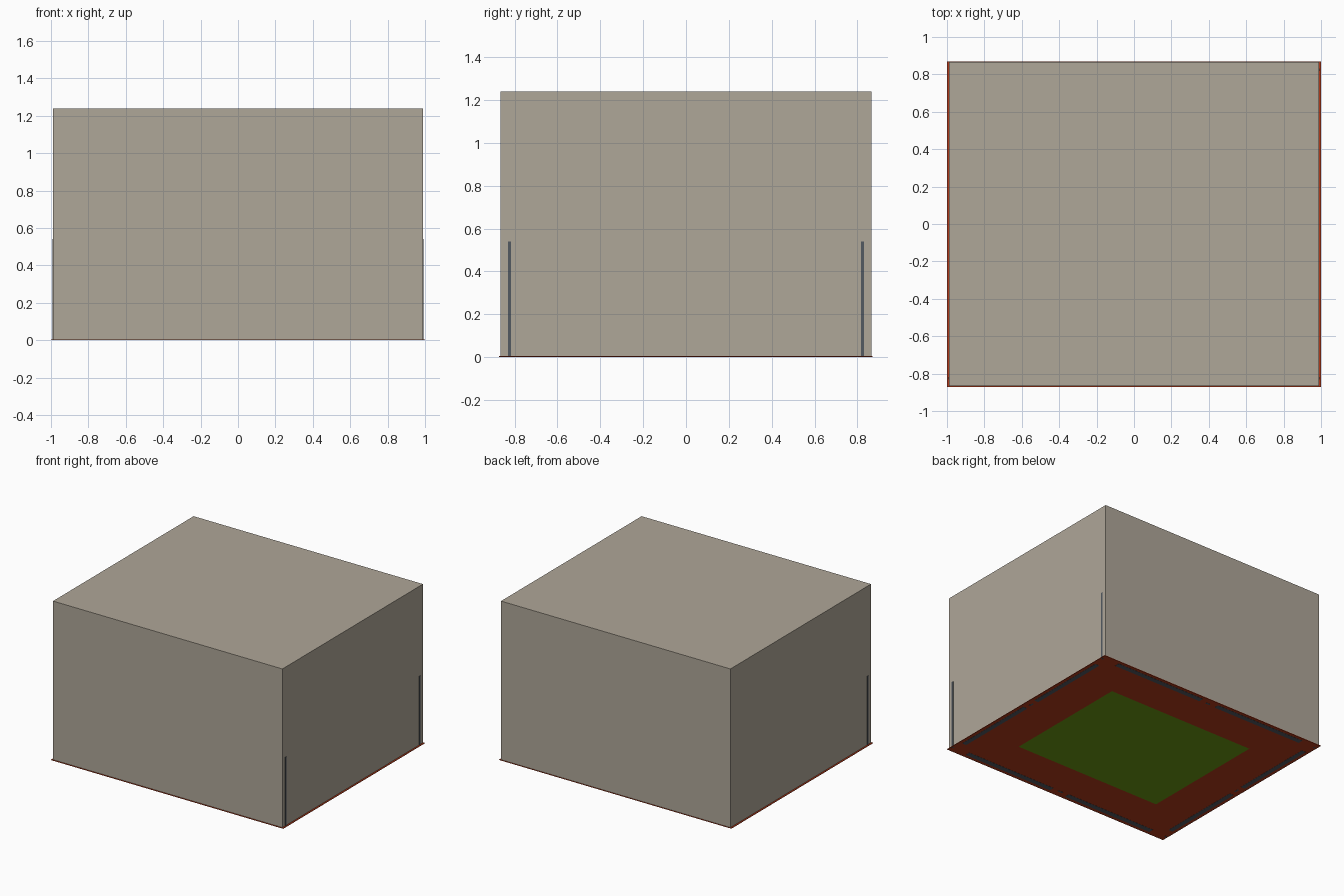
import bpy, bmesh
from mathutils import Vector

if "Cube" in bpy.data.objects:
    bpy.data.objects.remove(bpy.data.objects["Cube"])


def material(name, rgb):
    m = bpy.data.materials.new(name)
    m.diffuse_color = (*rgb, 1)
    m.use_nodes = True
    m.node_tree.nodes["Principled BSDF"].inputs["Base Color"].default_value = m.diffuse_color
    return m


STONE = material("warm grey", (0.43, 0.385, 0.315))
RED = material("brick red", (0.45, 0.042, 0.010))
GREEN = material("court green", (0.15, 0.32, 0.006))
DARK = material("slate metal", (0.085, 0.10, 0.12))


def finish(bm, name, mats):
    bmesh.ops.recalc_face_normals(bm, faces=bm.faces)
    me = bpy.data.meshes.new(name)
    bm.to_mesh(me)
    bm.free()
    for m in mats:
        me.materials.append(m)
    ob = bpy.data.objects.new(name, me)
    bpy.context.collection.objects.link(ob)
    return ob


def box(name, lo, hi, mat):
    lo, hi = Vector(lo), Vector(hi)
    bm = bmesh.new()
    bmesh.ops.create_cube(bm, size=1)
    for v in bm.verts:
        v.co = (lo + hi) / 2 + v.co * (hi - lo)
    return finish(bm, name, [mat])


# Thin red floor with the green court cut into it
xs = [-1.0, -0.636, 0.636, 1.0]
ys = [-0.872, -0.515, 0.515, 0.87]
bm = bmesh.new()
grid = [[bm.verts.new((x, y, 0.001)) for y in ys] for x in xs]
for i in range(3):
    for j in range(3):
        f = bm.faces.new((grid[i][j], grid[i + 1][j],
                          grid[i + 1][j + 1], grid[i][j + 1]))
        f.material_index = 1 if i == j == 1 else 0
bottom = bm.faces[:]
top = bmesh.ops.extrude_face_region(bm, geom=bottom, use_keep_orig=True)
bmesh.ops.translate(bm, vec=(0, 0, 0.004),
                    verts=[g for g in top["geom"] if isinstance(g, bmesh.types.BMVert)])
finish(bm, "court_floor", [RED, GREEN])

# Large enclosing block
box("enclosure", (-0.988, -0.865, 0.003), (0.988, 0.865, 1.24), STONE)

# Corner posts breaking through the side walls (one sits just inside)
for sx in (-1, 1):
    for sy in (-1, 1):
        cx = sx * (0.978 if (sx, sy) == (-1, 1) else 0.984)
        cy = sy * 0.824
        box("corner_post", (cx - 0.007, cy - 0.007, 0), (cx + 0.007, cy + 0.007, 0.54), DARK)

# Fence footings and middle posts, seen from below
for s in (-1, 1):
    for t in (-1, 1):
        a, b = sorted((t * 0.07, t * 0.85))
        box("side_footing", (s * 0.956 - 0.018, a * 0.865, 0),
            (s * 0.956 + 0.018, b * 0.865, 0.003), DARK)
        box("end_footing", (a, s * 0.825 - 0.02, 0), (b, s * 0.825 + 0.02, 0.003), DARK)
    box("side_middle_post", (s * 0.95 - 0.007, -0.02, 0), (s * 0.95 + 0.007, 0.02, 0.54), DARK)
    box("end_middle_post", (-0.02, s * 0.815 - 0.007, 0), (0.02, s * 0.815 + 0.007, 0.54), DARK)
